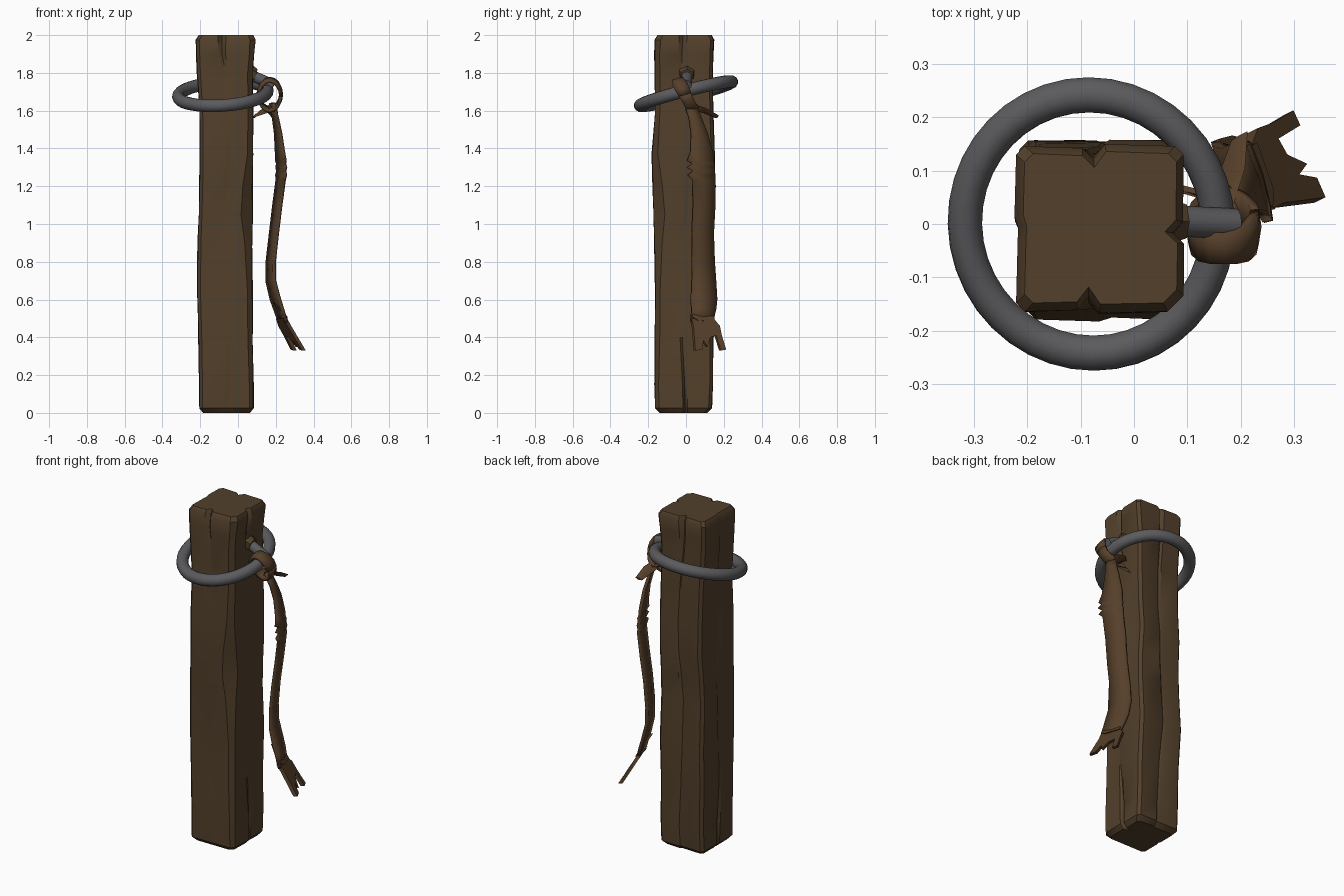
import bpy, bmesh, math
from mathutils import Vector

cube = bpy.data.objects.get("Cube")
if cube:
    bpy.data.objects.remove(cube, do_unlink=True)


def material(name, color):
    m = bpy.data.materials.new(name)
    m.use_nodes = True
    m.diffuse_color = (*color, 1)
    m.node_tree.nodes["Principled BSDF"].inputs["Base Color"].default_value = (*color, 1)
    return m


wood = material("brown wood", (0.085, 0.051, 0.024))
leather = material("brown leather", (0.092, 0.050, 0.023))
iron = material("grey iron", (0.105, 0.105, 0.112))


def finish(obj, mat, angle=35):
    obj.data.materials.append(mat)
    bpy.ops.object.select_all(action="DESELECT")
    obj.select_set(True)
    bpy.context.view_layer.objects.active = obj
    bpy.ops.object.shade_smooth_by_angle(angle=math.radians(angle))
    return obj


def loft(name, rows, mat, closed=True, caps=True, thickness=0):
    """Skin a list of equal-length point rows."""
    bm = bmesh.new()
    vs = [[bm.verts.new(p) for p in row] for row in rows]
    n = len(rows[0])
    for a, b in zip(vs, vs[1:]):
        for i in range(n if closed else n - 1):
            j = (i + 1) % n
            bm.faces.new((a[i], a[j], b[j], b[i]))
    if caps:
        bm.faces.new(vs[0])
        bm.faces.new(vs[-1])
    bmesh.ops.recalc_face_normals(bm, faces=bm.faces)
    mesh = bpy.data.meshes.new(name)
    bm.to_mesh(mesh)
    bm.free()
    obj = bpy.data.objects.new(name, mesh)
    bpy.context.collection.objects.link(obj)
    if thickness:
        mod = obj.modifiers.new("thickness", "SOLIDIFY")
        mod.thickness = thickness
        mod.offset = 0
    return finish(obj, mat)


def plate(name, points, mat, thickness=0.02):
    """Flat torn piece with a given outline."""
    offset = Vector((thickness / 2, thickness / 4, 0))
    pts = [Vector(p) for p in points]
    return loft(name, [[p - offset for p in pts], [p + offset for p in pts]], mat)


# Hewn post: left, right, front, back limits and front-right chamfer per height
sections = [
    (0.00, -.185, .06, -.14, .11, .02), (0.025, -.205, .08, -.163, .135, .02),
    (0.15, -.204, .08, -.165, .142, .02), (0.40, -.208, .077, -.164, .143, .025),
    (0.65, -.215, .075, -.162, .156, .025), (0.90, -.212, .075, -.166, .142, .04),
    (1.05, -.207, .076, -.172, .145, .06), (1.20, -.203, .075, -.175, .157, .05),
    (1.37, -.200, .08, -.179, .15, .03), (1.60, -.203, .078, -.163, .142, .025),
    (1.80, -.215, .076, -.163, .141, .025), (1.90, -.219, .085, -.165, .143, .025),
    (1.975, -.221, .093, -.164, .146, .03), (2.00, -.205, .08, -.148, .132, .025),
]


def post_ring(z, xl, xr, yf, yb, chamfer):
    top = max(0, (z - 1.75) / 0.25)
    base = max(0, (0.35 - z) / 0.35)
    grooves = [0.03 * top, 0.022 * top + 0.028 * base, 0.02 * top + 0.006, 0.01 * base + 0.004]
    corners = [Vector((xl, yf)), Vector((xr, yf)), Vector((xr, yb)), Vector((xl, yb))]
    ring = []
    for i in range(4):
        a, b = corners[i], corners[(i + 1) % 4]
        d = (b - a).normalized()
        inward = Vector((-d.y, d.x))
        start = chamfer if i == 1 else 0.016
        end = chamfer if i == 0 else 0.016
        mid = (a + b) / 2 + d * 0.012 * math.sin(z * 5 + i * 2)
        if z > 1.8 and i == 0:
            mid.x = -0.085
        half = 0.012 + 0.01 * top
        bow = inward * -0.004 * math.sin(z * 6 + i)
        ring += [a + d * start, mid - d * half + bow, mid + inward * grooves[i],
                 mid + d * half - bow, b - d * end]
    return [(p.x, p.y, z) for p in ring]


loft("post", [post_ring(*s) for s in sections], wood)

# Iron ring hanging around the post
bpy.ops.mesh.primitive_torus_add(major_radius=0.25, minor_radius=0.034,
                                 major_segments=40, minor_segments=12,
                                 location=(-0.08, 0, 1.69),
                                 rotation=(math.radians(14.5), math.radians(-4), 0))
ring = bpy.context.object
ring.name = "iron_ring"
ring.scale = (0.95, 1, 1)
finish(ring, iron, 60)


def rod(name, a, b, r1, r2, sides, mat):
    a, b = Vector(a), Vector(b)
    bpy.ops.mesh.primitive_cone_add(vertices=sides, radius1=r1, radius2=r2,
                                    depth=(b - a).length, location=(a + b) / 2)
    obj = bpy.context.object
    obj.name = name
    obj.rotation_euler = (b - a).to_track_quat("Z", "Y").to_euler()
    return finish(obj, mat)


# Iron peg with a splintered wooden lip
rod("iron_peg", (0.04, 0.008, 1.80), (0.19, 0, 1.735), 0.029, 0.029, 12, iron)
rod("peg_lip", (0.06, 0.005, 1.795), (0.094, 0.005, 1.785), 0.05, 0.036, 6, wood)

# Strap loop wrapped round the ring
loop_rows = []
for i in range(17):
    t = math.tau * i / 16
    x = 0.168 + 0.058 * math.cos(t)
    z = 1.685 + 0.078 * math.sin(t)
    y = -0.005 - 0.04 * math.sin(t)
    w = 0.032 + 0.004 * math.sin(3 * t)
    loop_rows.append([(x, y - w, z - w * 0.3), (x + 0.005 * math.cos(t), y, z),
                      (x, y + w, z + w * 0.3)])
loft("strap_loop", loop_rows, leather, closed=False, caps=False, thickness=0.016)

# Hanging strap: height, centre x, front edge y, back edge y
strap = [
    (1.64, .18, -.01, .045), (1.56, .198, .015, .08), (1.48, .212, .026, .112),
    (1.38, .222, .022, .14), (1.335, .227, .005, .145), (1.32, .228, .033, .147),
    (1.30, .229, .004, .15), (1.28, .229, .036, .151), (1.26, .228, .008, .152),
    (1.235, .226, .034, .153), (1.10, .208, .036, .153), (0.95, .19, .03, .145),
    (0.80, .173, .032, .15), (0.70, .173, .03, .157), (0.60, .198, .026, .163),
    (0.55, .215, .028, .158), (0.48, .238, .026, .142),
]
rows = []
for z, x, y0, y1 in strap:
    s = 0.16 * (y1 - y0)
    rows.append([(x + s, y0, z), (x + 0.004, (y0 + y1) / 2, z), (x - s, y1, z)])
loft("strap", rows, leather, closed=False, caps=False, thickness=0.018)

# Torn strap end and loose flap, lying on a slanted plane
def hang(outline, out=0):
    return [(0.25 + 0.62 * (0.47 - z) - 0.35 * (y - 0.08) + out, y, z) for y, z in outline]


plate("strap_fork", hang([(.025, .50), (.035, .46), (.045, .33), (.082, .335), (.088, .385),
                          (.108, .35), (.125, .40), (.155, .41), (.18, .33), (.208, .335),
                          (.185, .41), (.175, .46), (.142, .50)]), leather)
plate("strap_flap", hang([(.03, .51), (.06, .49), (.15, .49), (.14, .525), (.10, .535),
                          (.05, .60), (.04, .57)], 0.012), leather, 0.012)

# Loose knot tails below the loop
plate("back_tail", [(.175, .02, 1.64), (.20, .10, 1.615), (.205, .17, 1.575),
                    (.19, .16, 1.56), (.165, .09, 1.59), (.16, .02, 1.60)], leather, 0.016)
plate("inner_tail", [(.18, .03, 1.63), (.12, .06, 1.60), (.08, .07, 1.56),
                     (.10, .06, 1.585), (.17, .04, 1.59)], leather, 0.014)
